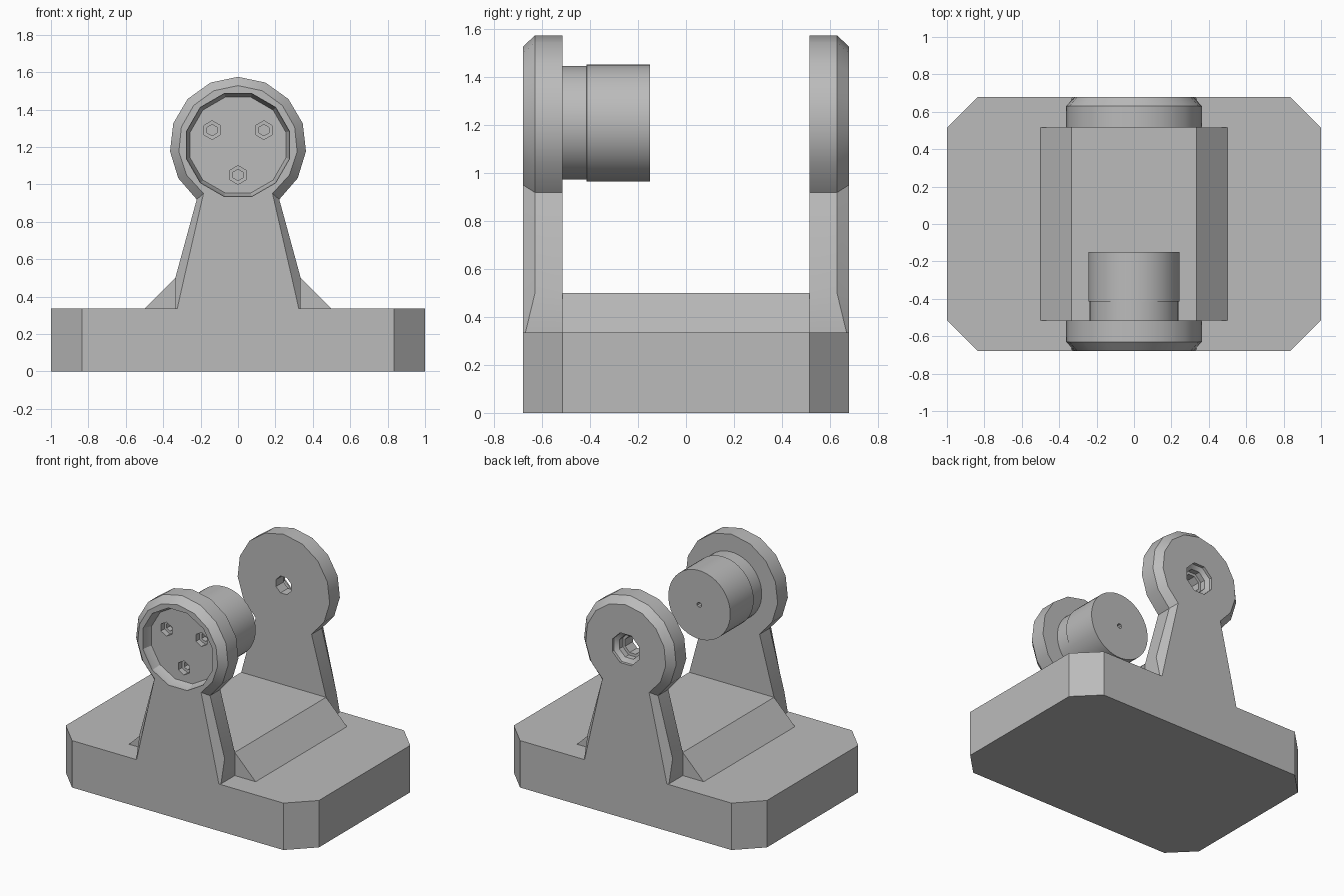
import bpy, bmesh, math
from mathutils import Matrix, Vector

cube = bpy.data.objects.get("Cube")
if cube:
    bpy.data.objects.remove(cube, do_unlink=True)

GREY = (0.5, 0.5, 0.5, 1)
mat = bpy.data.materials.new("plain grey")
mat.use_nodes = True
mat.diffuse_color = GREY
mat.node_tree.nodes["Principled BSDF"].inputs["Base Color"].default_value = GREY

BASE_TOP, AXIS_Z = 0.335, 1.21
INNER, BEVEL, OUTER = 0.515, 0.63, 0.68   # upright depths from the centre


def finish(name, bm):
    bmesh.ops.recalc_face_normals(bm, faces=bm.faces)
    mesh = bpy.data.meshes.new(name)
    bm.to_mesh(mesh)
    bm.free()
    mesh.materials.append(mat)
    obj = bpy.data.objects.new(name, mesh)
    bpy.context.collection.objects.link(obj)
    return obj


def loft(name, rings):
    """Closed solid through rings with equal point counts."""
    bm = bmesh.new()
    loops = [[bm.verts.new(p) for p in ring] for ring in rings]
    n = len(loops[0])
    for a, b in zip(loops, loops[1:]):
        for i in range(n):
            j = (i + 1) % n
            bm.faces.new((a[i], a[j], b[j], b[i]))
    bm.faces.new(loops[0])
    bm.faces.new(loops[-1])
    return finish(name, bm)


def turned(name, steps, sides, x=0, z=AXIS_Z):
    """Solid turned about an axis along y, from (y, radius) steps."""
    def ring(y, r):
        angles = [math.tau * (i + 0.5) / sides for i in range(sides)]
        return [(x + r * math.cos(a), y, z + r * math.sin(a)) for a in angles]
    return loft(name, [ring(y, r) for y, r in steps])


def cut(obj, cutter):
    mod = obj.modifiers.new("cut", 'BOOLEAN')
    mod.object, mod.solver = cutter, 'EXACT'
    bpy.context.view_layer.objects.active = obj
    bpy.ops.object.modifier_apply(modifier=mod.name)
    bpy.data.objects.remove(cutter, do_unlink=True)


def keyhole(side, y, foot_y, radius, neck, hip, foot):
    """Round head on a tapering leg."""
    start = math.atan2(neck[1] - AXIS_Z, neck[0])
    sweep = math.pi - 2 * start
    pts = [(foot, foot_y, BASE_TOP), (hip, y, 0.5)]
    for i in range(13):
        a = start + sweep * i / 12
        pts.append((radius * math.cos(a), y, AXIS_Z + radius * math.sin(a)))
    pts += [(-hip, y, 0.5), (-foot, foot_y, BASE_TOP)]
    return [(px, side * py, pz) for px, py, pz in pts]


def upright(name, side):
    wide = (0.365, (0.22, 0.92), 0.335, 0.335)
    return loft(name, [
        keyhole(side, INNER, INNER, *wide),
        keyhole(side, BEVEL, 0.67, *wide),
        keyhole(side, OUTER, OUTER, 0.318, (0.185, 0.95), 0.288, 0.325)])


# Base block with clipped corners
corners = [(1, 0.515), (0.835, 0.68), (-0.835, 0.68), (-1, 0.515),
           (-1, -0.515), (-0.835, -0.68), (0.835, -0.68), (1, -0.515)]
base = loft("base", [[(x, y, z) for x, y in corners] for z in (0, BASE_TOP)])

# Raised bed between the uprights
bed_profile = [(0.5, BASE_TOP), (0.335, 0.5), (-0.335, 0.5), (-0.5, BASE_TOP)]
bed = loft("raised_bed", [[(x, y, z) for x, z in bed_profile] for y in (-INNER, INNER)])

# Front upright with a round recess and three screw holes
front = upright("front_upright", -1)
cut(front, turned("recess_cutter", [(-0.75, 0.285), (-0.66, 0.285), (-0.61, 0.265)], 12))
for angle in (30, 150, 270):
    a = math.radians(angle)
    x, z = 0.16 * math.cos(a), AXIS_Z + 0.16 * math.sin(a)
    cut(front, turned("screw_cutter", [(-0.64, 0.05), (-0.57, 0.05), (-0.569, 0.03),
                                       (-0.53, 0.03)], 6, x, z))

# Rear upright with a stepped through hole
rear = upright("rear_upright", 1)
cut(rear, turned("bore_cutter", [(0.45, 0.065), (0.6, 0.065), (0.601, 0.085),
                                 (0.64, 0.085), (0.66, 0.115), (0.75, 0.115)], 8))

# Drum on the inside of the front upright
drum = turned("drum", [(-INNER, 0.238), (-0.415, 0.238), (-0.414, 0.245), (-0.15, 0.245)], 40)
cut(drum, turned("shaft_cutter", [(-0.25, 0.018), (-0.1, 0.018)], 8))

# Smooth the round parts, keep the edges sharp
for obj in (front, rear, drum):
    bpy.ops.object.select_all(action='DESELECT')
    obj.select_set(True)
    bpy.context.view_layer.objects.active = obj
    bpy.ops.object.shade_smooth_by_angle(angle=math.radians(26))
